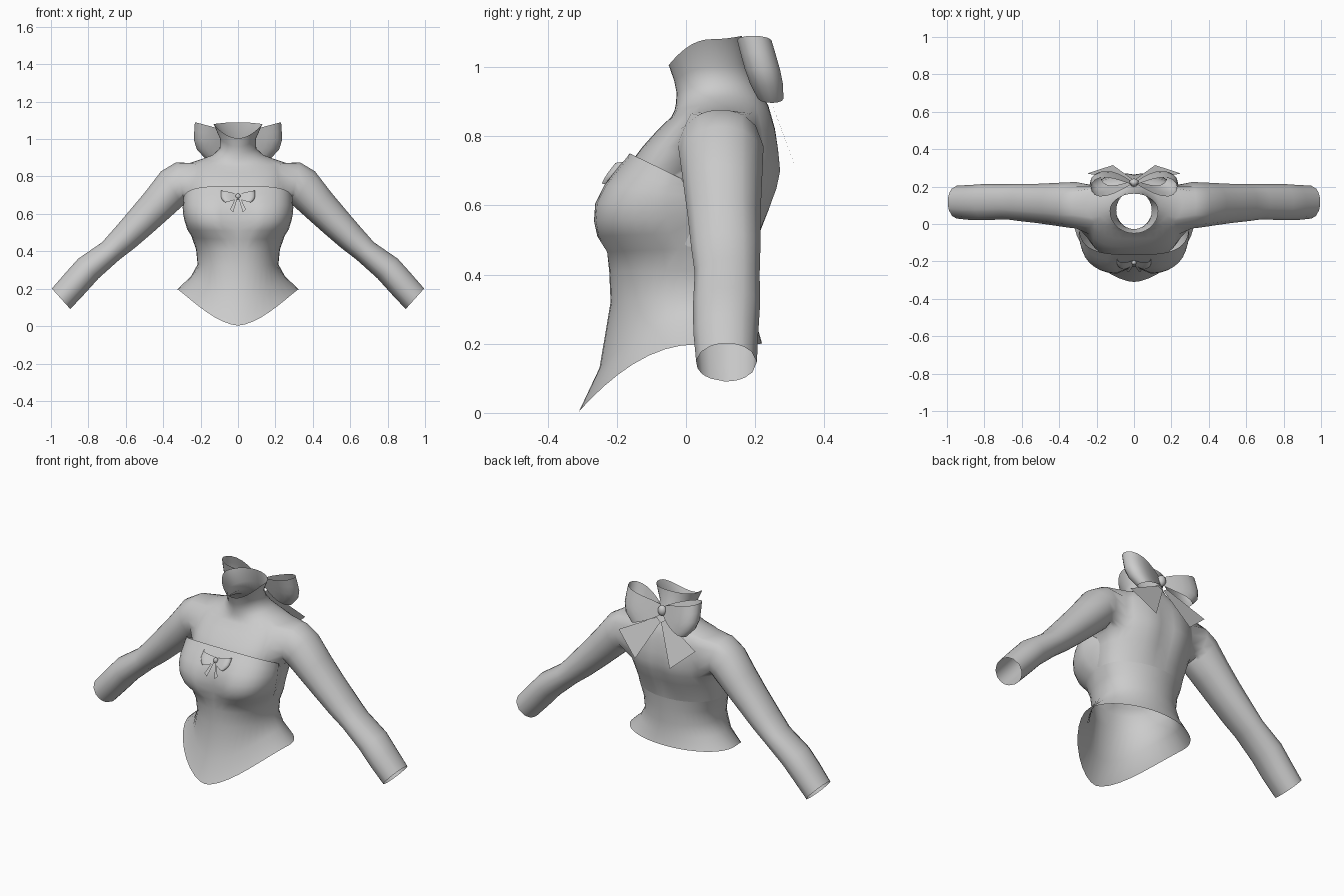
import bpy, bmesh, math
from mathutils import Vector

if "Cube" in bpy.data.objects:
    bpy.data.objects.remove(bpy.data.objects["Cube"])

cloth = bpy.data.materials.new("grey_cloth")
cloth.diffuse_color = (0.6, 0.6, 0.6, 1)
cloth.use_nodes = True
cloth.node_tree.nodes["Principled BSDF"].inputs["Base Color"].default_value = cloth.diffuse_color
HALF = 10          # columns from the side line to the centre line
STEP = math.pi / 2 / HALF


def finish(name, bm, mirror=True, angle=55):
    bmesh.ops.recalc_face_normals(bm, faces=bm.faces[:])
    me = bpy.data.meshes.new(name)
    bm.to_mesh(me)
    bm.free()
    me.materials.append(cloth)
    ob = bpy.data.objects.new(name, me)
    bpy.context.collection.objects.link(ob)
    bpy.ops.object.select_all(action='DESELECT')
    ob.select_set(True)
    bpy.context.view_layer.objects.active = ob
    bpy.ops.object.shade_smooth_by_angle(angle=math.radians(angle))
    if mirror:
        m = ob.modifiers.new("mirror", 'MIRROR')
        m.merge_threshold = 0.0005
    return ob


def ring_point(j, w, yf, yb, yc, zs, zf, zb, p=2.5, e=1.0, dent=0.0, groove=0.0):
    """Point of a half ring; j runs from -HALF (front) to HALF (back)."""
    t = j * STEP
    c, s = max(math.cos(t), 0), abs(math.sin(t))
    end, z_end, k = (yf, zf, p) if j < 0 else (yb, zb, 2)
    e = e if j < 0 else 1
    x = 0.0 if abs(j) == HALF else w * c ** e
    y = yc + (end - yc) * s ** e
    y += (dent if j < 0 else -groove) * math.exp(-(x / 0.05) ** 2)
    return Vector((x, y, zs + (z_end - zs) * s ** k))


def skin(bm, rows, skip=lambda i, j: False):
    """Join rows of vertices with quads."""
    for i in range(len(rows) - 1):
        a, b = rows[i], rows[i + 1]
        for j in range(min(len(a), len(b)) - 1):
            if not skip(i, j):
                bm.faces.new((a[j], a[j + 1], b[j + 1], b[j]))


# Corset: full rings below, only the front half over the bust
bm = bmesh.new()
corset = [  # w, yf, yb, yc, z side, z front, z back, power, roundness, dent, last column
    (.325, -.31, .22, .02, .197, .003, .2, 2.3, 1.2, 0, HALF),
    (.252, -.25, .203, .025, .265, .13, .26, 2.3, 1.05, 0, HALF),
    (.216, -.218, .2, .03, .33, .32, .33, 2, .9, 0, HALF),
    (.224, -.222, .2, .035, .41, .41, .41, 1, .86, 0, HALF),
    (.247, -.232, .206, .04, .475, .465, .475, 1, .8, .005, HALF),
    (.274, -.262, 0, .04, .52, .51, 0, 1, .68, .035, 0),
    (.288, -.27, 0, .04, .565, .555, 0, 1, .62, .045, 0),
    (.296, -.266, 0, .04, .60, .605, 0, 1, .62, .04, 0),
    (.298, -.238, 0, .03, .63, .66, 0, 1, .62, .025, 0),
    (.296, -.198, 0, .025, .645, .71, 0, .8, .62, .008, 0),
    (.294, -.163, 0, .02, .66, .75, 0, .6, .62, 0, 0)]
rows = [[bm.verts.new(ring_point(j, *r[:10])) for j in range(-HALF, r[10] + 1)]
        for r in corset]
for row in rows[5:]:          # tuck the side edge under the bodice
    row[-1].co.x *= .88
skin(bm, rows)
finish("corset", bm)

# Bodice with neck, armholes and sleeves
bm = bmesh.new()
bodice = [  # w, yf, yb, yc, z side, z front, z back, power, roundness, dent, back groove
    (.247, -.18, .206, .04, .475, .475, .475, 1, 1, 0, 0),
    (.254, -.19, .224, .045, .53, .53, .53, 1, .9, 0, .01),
    (.262, -.195, .25, .06, .59, .59, .59, 1, .8, 0, .015),
    (.268, -.19, .272, .085, .645, .65, .65, 1, .72, 0, .018),
    (.273, -.17, .282, .1, .70, .71, .70, 1, .68, 0, .018),
    (.276, -.125, .275, .105, .76, .77, .76, 1, .68, 0, .014),
    (.274, -.08, .264, .11, .82, .82, .82, 1, .75, 0, .01),
    (.258, -.043, .25, .11, .872, .855, .862, 2, .9, 0, .005),
    (.195, -.033, .238, .105, .893, .874, .888, 2),
    (.135, -.029, .222, .1, .915, .895, .915, 2),
    (.098, -.027, .2, .085, .95, .925, .955, 2),
    (.095, -.034, .176, .072, 1.0, .96, 1.01, 2),
    (.13, -.05, .162, .07, 1.08, 1.005, 1.09, 2)]
rows = [[bm.verts.new(ring_point(j, *r)) for j in range(-HALF, HALF + 1)] for r in bodice]
LO, HI, SPAN = 3, 7, 4
left, right = HALF - SPAN, HALF + SPAN
skin(bm, rows, lambda i, j: LO <= i < HI and left <= j < right)

hole = [rows[LO][j] for j in range(left, right)]
hole += [rows[i][right] for i in range(LO, HI)]
hole += [rows[HI][j] for j in range(right, left, -1)]
hole += [rows[i][left] for i in range(HI, LO, -1)]
angles = [math.atan2((v.co.z - .757) / .11, (v.co.y - .095) / .13) for v in hole]
sleeve = [  # x, z, half thickness, y centre, y half width, tilt in degrees
    (.308, .768, .111, .1, .124, 12),
    (.352, .737, .109, .102, .121, 33),
    (.43, .65, .095, .106, .113, 44),
    (.515, .562, .086, .11, .105, 45),
    (.605, .472, .076, .115, .1, 45),
    (.68, .402, .066, .119, .094, 45),
    (.80, .308, .076, .117, .097, 46),
    (.87, .23, .076, .115, .094, 44),
    (.946, .146, .074, .117, .088, 42)]
prev = hole
for x, z, h, yc, yh, tilt in sleeve:
    a = math.radians(tilt)
    cur = [bm.verts.new((x + h * math.sin(t) * math.sin(a), yc + yh * math.cos(t),
                         z + h * math.sin(t) * math.cos(a))) for t in angles]
    for k in range(len(cur)):
        n = (k + 1) % len(cur)
        bm.faces.new((prev[k], prev[n], cur[n], cur[k]))
    prev = cur
finish("bodice_and_sleeves", bm, angle=80)


def bow(name, centre, length, depth, low, high, lean, knot):
    """Two standing ribbon loops with a round knot between them."""
    c = Vector(centre)
    bm = bmesh.new()
    rows = []
    for i in range(15):
        u = i / 14
        out = math.sin(math.pi * u)
        row = []
        for v in (-1, -.5, 0, .5, 1):
            puff = 1 - (.27 if v < 0 else .02) * v * v
            dz = v * (low + (high - low) * out ** .8)
            row.append(bm.verts.new(c + Vector((
                knot * .5 + (length - knot * .5) * out * puff,
                depth * math.sin(2 * math.pi * u) * puff + lean * dz, dz))))
        rows.append(row)
    skin(bm, rows)
    finish(name + "_loops", bm)
    bm = bmesh.new()
    bmesh.ops.create_uvsphere(bm, u_segments=12, v_segments=8, radius=knot)
    for v in bm.verts:
        v.co = c + Vector((v.co.x * .9, v.co.y * .8, v.co.z * 1.1))
    finish(name + "_knot", bm, mirror=False)


def tail(name, pts):
    bm = bmesh.new()
    bm.faces.new([bm.verts.new(p) for p in pts])
    finish(name, bm)


# Large bow and ribbon tails behind the neck
bow("neck_bow", (0, .221, .993), .235, .052, .03, .097, -.28, .028)
tail("neck_bow_tail", [(.002, .235, .93), (.03, .228, .95), (.25, .27, .835), (.113, .315, .715)])

# Small bow and tails on the bust
bow("bust_bow", (0, -.207, .693), .092, .02, .014, .032, .75, .015)
tail("bust_bow_tail", [(.002, -.218, .688), (.012, -.218, .688), (.042, -.252, .625), (.026, -.255, .608)])
